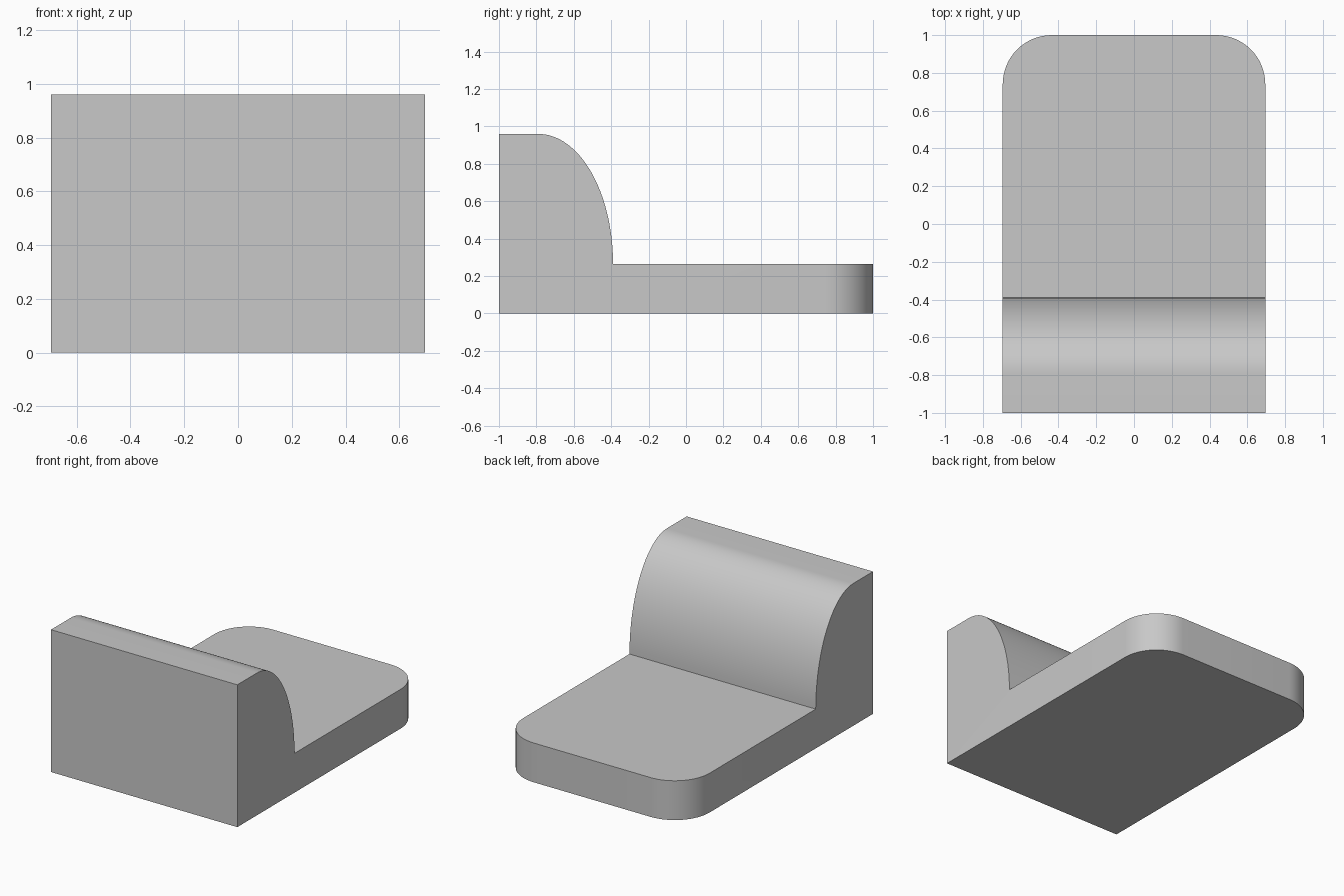
import bpy
import bmesh
from math import sin, cos, pi, radians

# Main dimensions
HALF_WIDTH = 0.695
BACK, FRONT = 1.0, -1.0
PLATE_TOP, BLOCK_TOP = 0.265, 0.96
CURVE_FOOT, CURVE_CREST = -0.39, -0.79
CORNER_RADIUS = 0.26
STEPS = 32

cube = bpy.data.objects.get("Cube")
if cube:
    bpy.data.objects.remove(cube, do_unlink=True)

# Plain grey material
grey = bpy.data.materials.new("light grey")
grey.use_nodes = True
colour = (0.58, 0.58, 0.58, 1)
grey.diffuse_color = colour
for node in grey.node_tree.nodes:
    if node.type == "BSDF_PRINCIPLED":
        node.inputs["Base Color"].default_value = colour

# Side profile: flat plate, quarter-ellipse shoulder, tall front block
profile = [(FRONT, 0), (BACK, 0), (BACK, PLATE_TOP)]
for i in range(STEPS + 1):
    a = i / STEPS * pi / 2
    profile.append((CURVE_CREST + (CURVE_FOOT - CURVE_CREST) * cos(a),
                    PLATE_TOP + (BLOCK_TOP - PLATE_TOP) * sin(a)))
profile.append((FRONT, BLOCK_TOP))

# Extrude the profile across the full width
bm = bmesh.new()
side = bm.faces.new([bm.verts.new((-HALF_WIDTH, y, z)) for y, z in profile])
extruded = bmesh.ops.extrude_face_region(bm, geom=[side], use_keep_orig=True)
new_verts = [g for g in extruded["geom"] if isinstance(g, bmesh.types.BMVert)]
bmesh.ops.translate(bm, verts=new_verts, vec=(2 * HALF_WIDTH, 0, 0))
bmesh.ops.recalc_face_normals(bm, faces=bm.faces[:])

# Round the two upright corners at the back of the plate
corners = [e for e in bm.edges
           if all(abs(v.co.y - BACK) < 1e-4 for v in e.verts)
           and abs(e.verts[0].co.x - e.verts[1].co.x) < 1e-4]
bmesh.ops.bevel(bm, geom=corners, offset=CORNER_RADIUS, offset_type="OFFSET",
                segments=16, profile=0.5, affect="EDGES")
bmesh.ops.recalc_face_normals(bm, faces=bm.faces[:])

mesh = bpy.data.meshes.new("base_with_curved_block")
bm.to_mesh(mesh)
bm.free()
mesh.materials.append(grey)
body = bpy.data.objects.new("base_with_curved_block", mesh)
bpy.context.collection.objects.link(body)

# Smooth the curves and keep the edges crisp
bpy.ops.object.select_all(action="DESELECT")
body.select_set(True)
bpy.context.view_layer.objects.active = body
bpy.ops.object.shade_smooth_by_angle(angle=radians(30))
